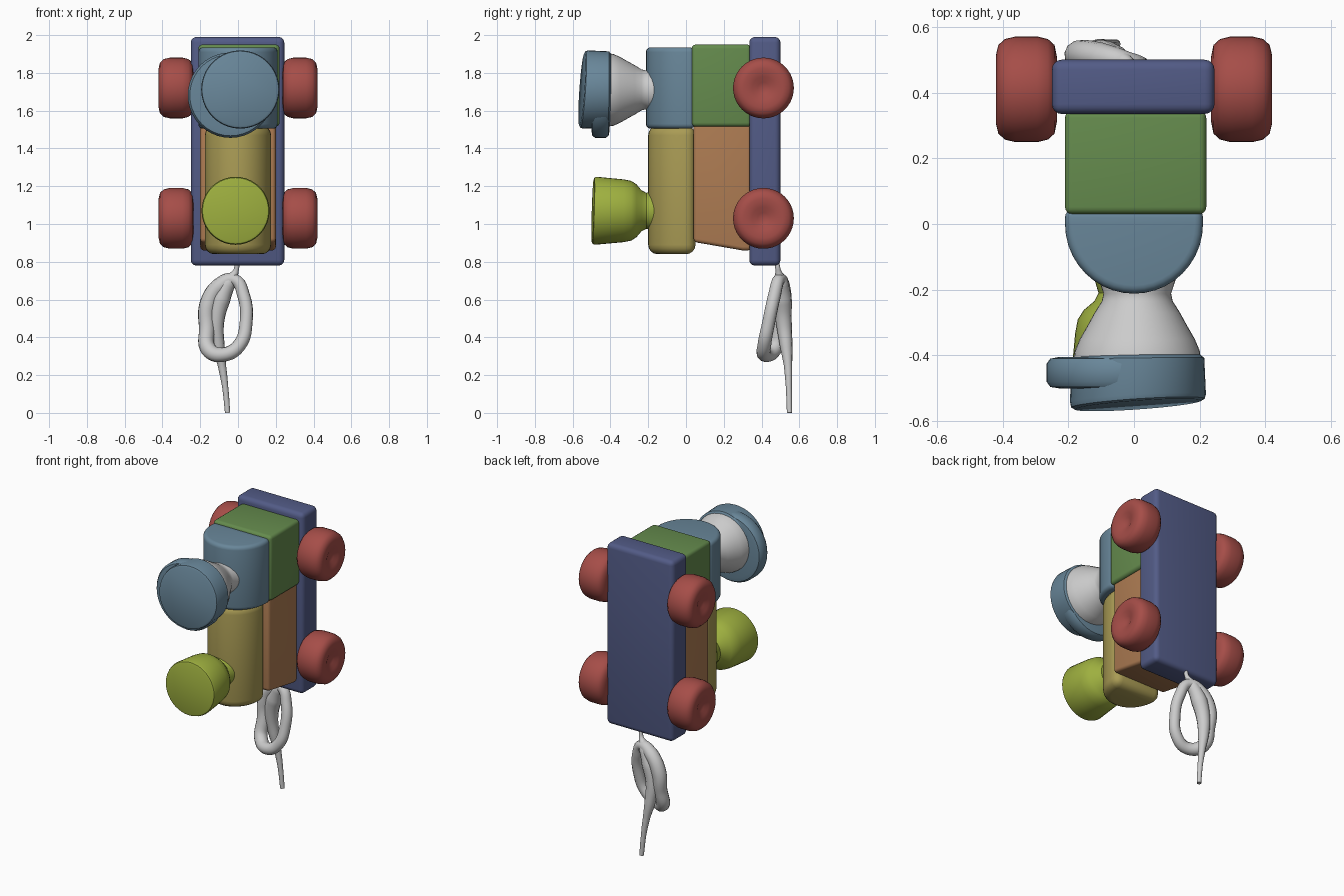
import bpy, bmesh, math
from mathutils import Matrix, Vector

if "Cube" in bpy.data.objects:
    bpy.data.objects.remove(bpy.data.objects["Cube"])

COL = {
    "navy": (0.085, 0.105, 0.24, 1), "red": (0.38, 0.075, 0.065, 1),
    "green": (0.13, 0.26, 0.075, 1), "steel": (0.14, 0.24, 0.32, 1),
    "orange": (0.42, 0.2, 0.085, 1), "yellow": (0.40, 0.33, 0.09, 1),
    "lime": (0.34, 0.43, 0.05, 1),
}
MATS = {}


def finish(obj, color, angle=40):
    if color:
        if color not in MATS:
            MATS[color] = bpy.data.materials.new(color)
            MATS[color].diffuse_color = COL[color]
        obj.data.materials.append(MATS[color])
    bpy.ops.object.select_all(action='DESELECT')
    obj.select_set(True)
    bpy.context.view_layer.objects.active = obj
    bpy.ops.object.shade_smooth_by_angle(angle=math.radians(angle))
    return obj


def from_bm(name, bm):
    bmesh.ops.recalc_face_normals(bm, faces=bm.faces)
    me = bpy.data.meshes.new(name)
    bm.to_mesh(me)
    bm.free()
    obj = bpy.data.objects.new(name, me)
    bpy.context.collection.objects.link(obj)
    return obj


def prism(name, outline, direction, color, bevel):
    """Extrude a closed outline of 3D points, with rounded edges."""
    bm = bmesh.new()
    face = bm.faces.new([bm.verts.new(p) for p in outline])
    ext = bmesh.ops.extrude_face_region(bm, geom=[face])
    verts = [v for v in ext["geom"] if isinstance(v, bmesh.types.BMVert)]
    bmesh.ops.translate(bm, verts=verts, vec=direction)
    bmesh.ops.recalc_face_normals(bm, faces=bm.faces)
    edges = [e for e in bm.edges if e.calc_face_angle(0) > math.radians(35)]
    bmesh.ops.bevel(bm, geom=edges, offset=bevel, segments=4, profile=0.5, affect='EDGES')
    return finish(from_bm(name, bm), color, 50)


def lathe(name, profile, matrix, color, tilt=0.0, n=40):
    """Revolve (radius, height) pairs about local z; tilt slants the far end."""
    bm = bmesh.new()
    hmax = profile[-1][1]
    rings = []
    for r, h in profile:
        ring = []
        for i in range(n):
            a = 2 * math.pi * i / n
            x, y = r * math.cos(a), r * math.sin(a)
            ring.append(bm.verts.new(matrix @ Vector((x, y, h - tilt * (x + y) * (h / hmax) ** 6))))
        rings.append(ring)
    for a, b in zip(rings, rings[1:]):
        for i in range(n):
            j = (i + 1) % n
            bm.faces.new((a[i], a[j], b[j], b[i]))
    bm.faces.new(rings[0])
    bm.faces.new(rings[-1])
    return finish(from_bm(name, bm), color)


def forward(x, z):
    """Local z points to -y."""
    return Matrix.Translation((x, 0, z)) @ Matrix.Rotation(math.pi / 2, 4, 'X')


def box(name, x0, x1, y0, y1, z0, z1, color, bevel):
    return prism(name, [(x0, y0, z0), (x1, y0, z0), (x1, y1, z0), (x0, y1, z0)],
                 (0, 0, z1 - z0), color, bevel)


def d_outline(w, y_back, y_mid, y_front, z, n=20):
    """Block outline with a rounded front."""
    arc = [(-w * math.cos(math.pi * i / n), y_mid - (y_mid - y_front) * math.sin(math.pi * i / n), z)
           for i in range(n + 1)]
    return [(-w, y_back, z)] + arc + [(w, y_back, z)]


# Chassis plank
box("chassis", -0.25, 0.245, 0.335, 0.5, 0.78, 1.99, "navy", 0.03)

# Cab: square block and rounded roof
box("cab_block", -0.21, 0.22, 0.03, 0.345, 1.515, 1.95, "green", 0.022)
prism("cab_roof", d_outline(0.21, 0.045, 0.0, -0.212, 1.505), (0, 0, 0.43), "steel", 0.025)

# Engine body: square lower block and rounded boiler
prism("engine_block", [(-0.2, 0.04, 0.905), (-0.2, 0.30, 0.86), (-0.2, 0.345, 0.86),
                       (-0.2, 0.345, 1.53), (-0.2, 0.04, 1.53)], (0.4, 0, 0), "orange", 0.02)
prism("boiler", d_outline(0.175, 0.05, -0.01, -0.2, 0.84), (0, 0, 0.68), "yellow", 0.05)

# Wheels with dished hubs
wheel = [(0.10, 0.235), (0.135, 0.242), (0.153, 0.262), (0.161, 0.295), (0.161, 0.36),
         (0.153, 0.393), (0.135, 0.413), (0.105, 0.42), (0.06, 0.412), (0.03, 0.398), (0.01, 0.394)]
for side, sx in (("right", 1), ("left", -1)):
    for end, z in (("rear", 1.72), ("front", 1.03)):
        m = Matrix.Translation((0, 0.41, z)) @ Matrix.Rotation(sx * math.pi / 2, 4, 'Y')
        lathe(f"{end}_{side}_wheel", wheel, m, "red")

# Small chimney
lathe("chimney", [(0.11, 0.16), (0.095, 0.21), (0.108, 0.235), (0.14, 0.262), (0.158, 0.29),
                  (0.166, 0.33), (0.18, 0.478), (0.175, 0.49), (0.165, 0.494)],
      forward(-0.013, 1.07), "lime", 0.03)

# Large dome: grey bell, offset flange and cap
lathe("dome_bell", [(0.12, 0.16), (0.103, 0.212), (0.108, 0.235), (0.13, 0.27), (0.152, 0.31),
                    (0.175, 0.35), (0.19, 0.385), (0.195, 0.42)], forward(0.01, 1.71), None)
lathe("dome_flange", [(0.19, 0.405), (0.215, 0.41), (0.226, 0.425), (0.226, 0.48),
                      (0.215, 0.496), (0.19, 0.5)], forward(-0.04, 1.682), "steel")
lathe("dome_cap", [(0.19, 0.40), (0.202, 0.41), (0.207, 0.53), (0.203, 0.545), (0.192, 0.551)],
      forward(0.012, 1.712), "steel", 0.07)


# Pull cord: loop and trailing end
def cord(name, points, cyclic=False):
    cu = bpy.data.curves.new(name, 'CURVE')
    cu.dimensions = '3D'
    cu.bevel_depth = 1.0
    cu.bevel_resolution = 4
    cu.use_fill_caps = True
    sp = cu.splines.new('BEZIER')
    sp.bezier_points.add(len(points) - 1)
    for bp, (x, y, z, r) in zip(sp.bezier_points, points):
        bp.co = (x, y, z)
        bp.radius = r
        bp.handle_left_type = bp.handle_right_type = 'AUTO'
    sp.use_cyclic_u = cyclic
    sp.resolution_u = 8
    obj = bpy.data.objects.new(name, cu)
    bpy.context.collection.objects.link(obj)
    bpy.ops.object.select_all(action='DESELECT')
    obj.select_set(True)
    bpy.context.view_layer.objects.active = obj
    bpy.ops.object.convert(target='MESH')
    finish(bpy.context.object, None, 60)


cord("cord_loop", [(-0.02, 0.492, 0.705, 0.032), (0.03, 0.468, 0.62, 0.034), (0.043, 0.438, 0.48, 0.034),
                   (0.008, 0.415, 0.36, 0.036), (-0.07, 0.415, 0.31, 0.038), (-0.155, 0.465, 0.335, 0.042),
                   (-0.165, 0.505, 0.45, 0.042), (-0.16, 0.515, 0.57, 0.046), (-0.10, 0.508, 0.67, 0.044)], True)
cord("cord_tail", [(-0.005, 0.48, 0.80, 0.012), (-0.01, 0.488, 0.755, 0.014), (-0.05, 0.5, 0.69, 0.04),
                   (-0.09, 0.51, 0.60, 0.05), (-0.115, 0.518, 0.48, 0.042), (-0.105, 0.53, 0.36, 0.034),
                   (-0.085, 0.54, 0.25, 0.022), (-0.067, 0.545, 0.13, 0.016), (-0.055, 0.548, 0.0, 0.014)])

for m in bpy.data.materials:
    if m.users and not m.is_grease_pencil:
        m.use_nodes = True
        m.node_tree.nodes["Principled BSDF"].inputs["Base Color"].default_value = m.diffuse_color
